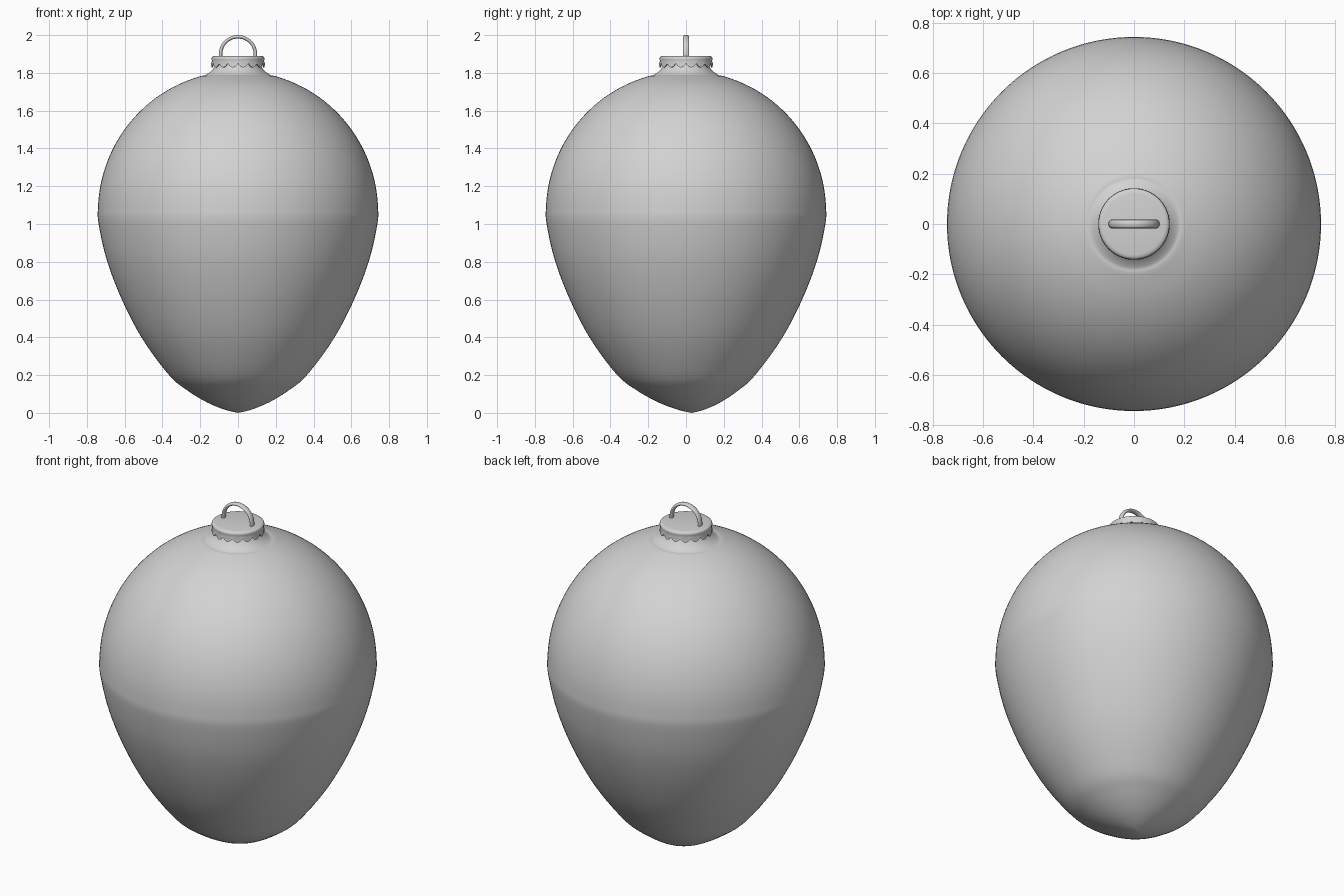
import bpy, bmesh, math

if "Cube" in bpy.data.objects:
    bpy.data.objects.remove(bpy.data.objects["Cube"])

SEG = 128

grey = bpy.data.materials.new("plain grey")
grey.diffuse_color = (0.65, 0.65, 0.65, 1)
grey.use_nodes = True
grey.node_tree.nodes["Principled BSDF"].inputs["Base Color"].default_value = grey.diffuse_color


def finish(name, bm, angle=40):
    bmesh.ops.remove_doubles(bm, verts=bm.verts, dist=1e-5)
    bmesh.ops.recalc_face_normals(bm, faces=bm.faces)
    me = bpy.data.meshes.new(name)
    bm.to_mesh(me)
    bm.free()
    me.materials.append(grey)
    ob = bpy.data.objects.new(name, me)
    bpy.context.collection.objects.link(ob)
    bpy.ops.object.select_all(action='DESELECT')
    ob.select_set(True)
    bpy.context.view_layer.objects.active = ob
    bpy.ops.object.shade_smooth_by_angle(angle=math.radians(angle))
    return ob


def smooth_path(pts, n=5):
    """Catmull-Rom curve through the profile points."""
    p = [pts[0]] + pts + [pts[-1]]
    out = []
    for i in range(1, len(p) - 2):
        for k in range(n):
            t = k / n
            out.append(tuple(
                0.5 * (2 * b + (c - a) * t + (2 * a - 5 * b + 4 * c - d) * t * t
                       + (3 * b - a - 3 * c + d) * t ** 3)
                for a, b, c, d in zip(p[i - 1], p[i], p[i + 1], p[i + 2])))
    return out + [pts[-1]]


def grid(rows, closed_u=True, closed_v=False):
    """Skin a grid of points with quads."""
    bm = bmesh.new()
    vs = [[bm.verts.new(c) for c in row] for row in rows]
    nr, nc = len(vs), len(vs[0])
    for i in range(nr if closed_v else nr - 1):
        for j in range(nc if closed_u else nc - 1):
            a, b = vs[i], vs[(i + 1) % nr]
            k = (j + 1) % nc
            bm.faces.new((a[j], a[k], b[k], b[j]))
    bmesh.ops.remove_doubles(bm, verts=bm.verts, dist=1e-5)
    return bm


def ring(r, z, dy=0.0):
    return [(r * math.cos(2 * math.pi * j / SEG),
             r * math.sin(2 * math.pi * j / SEG) + dy, z) for j in range(SEG)]


# Body: pointed lower half, round upper half, flared neck
lower = [(0, 0), (0.07, 0.017), (0.165, 0.056), (0.27, 0.12), (0.365, 0.20),
         (0.505, 0.39), (0.615, 0.60), (0.695, 0.81), (0.738, 1.0)]
upper = [(0.742 * math.cos(a), 1.06 + 0.75 * math.sin(a))
         for a in (math.radians(d) for d in range(2, 75, 8))]
neck = [(0.175, 1.787), (0.145, 1.807), (0.126, 1.83), (0.12, 1.85), (0.12, 1.88)]
profile = smooth_path(lower + upper + neck)
# the tip sits slightly towards the back
body = grid([ring(max(r, 0), z, 0.03 * max(0, 1 - z / 0.25) ** 2) for r, z in profile])
finish("bauble_body", body, 60)

# Cap: rounded lid with a scalloped skirt
LOBES = 16
cap_rows = [ring(0, 1.89)]
cap_rows += [ring(r, z) for r, z in ((0.122, 1.89), (0.132, 1.888), (0.138, 1.884),
                                     (0.141, 1.877), (0.139, 1.868), (0.138, 1.862))]
for r, f in ((0.142, 1.0), (0.136, 1.0), (0.132, 0.0)):
    row = []
    for j, (x, y, _) in enumerate(ring(r, 0)):
        wave = abs(math.sin(math.pi * LOBES * j / SEG))
        row.append((x, y, 1.862 - f * (0.012 + 0.021 * wave)))
    cap_rows.append(row)
cap_rows.append(ring(0.118, 1.862))
finish("cap", grid(cap_rows), 50)

# Hanging loop: half ring with a flat oval section, ends sunk in the lid
loop_rows = []
path = [(-0.092, 1.88)]
path += [(-0.092 * math.cos(math.pi * i / 32), 1.90 + 0.091 * math.sin(math.pi * i / 32))
         for i in range(33)]
path += [(0.092, 1.88)]
for x, z in path:
    a = math.atan2(max(z - 1.90, 0), x)
    row = []
    for k in range(16):
        t = 2 * math.pi * k / 16
        d = 0.009 * math.cos(t)
        row.append((x + d * math.cos(a), 0.017 * math.sin(t), z + d * math.sin(a)))
    loop_rows.append(row)
loop = grid(loop_rows)
bmesh.ops.holes_fill(loop, edges=loop.edges, sides=0)
finish("hanging_loop", loop, 50)
